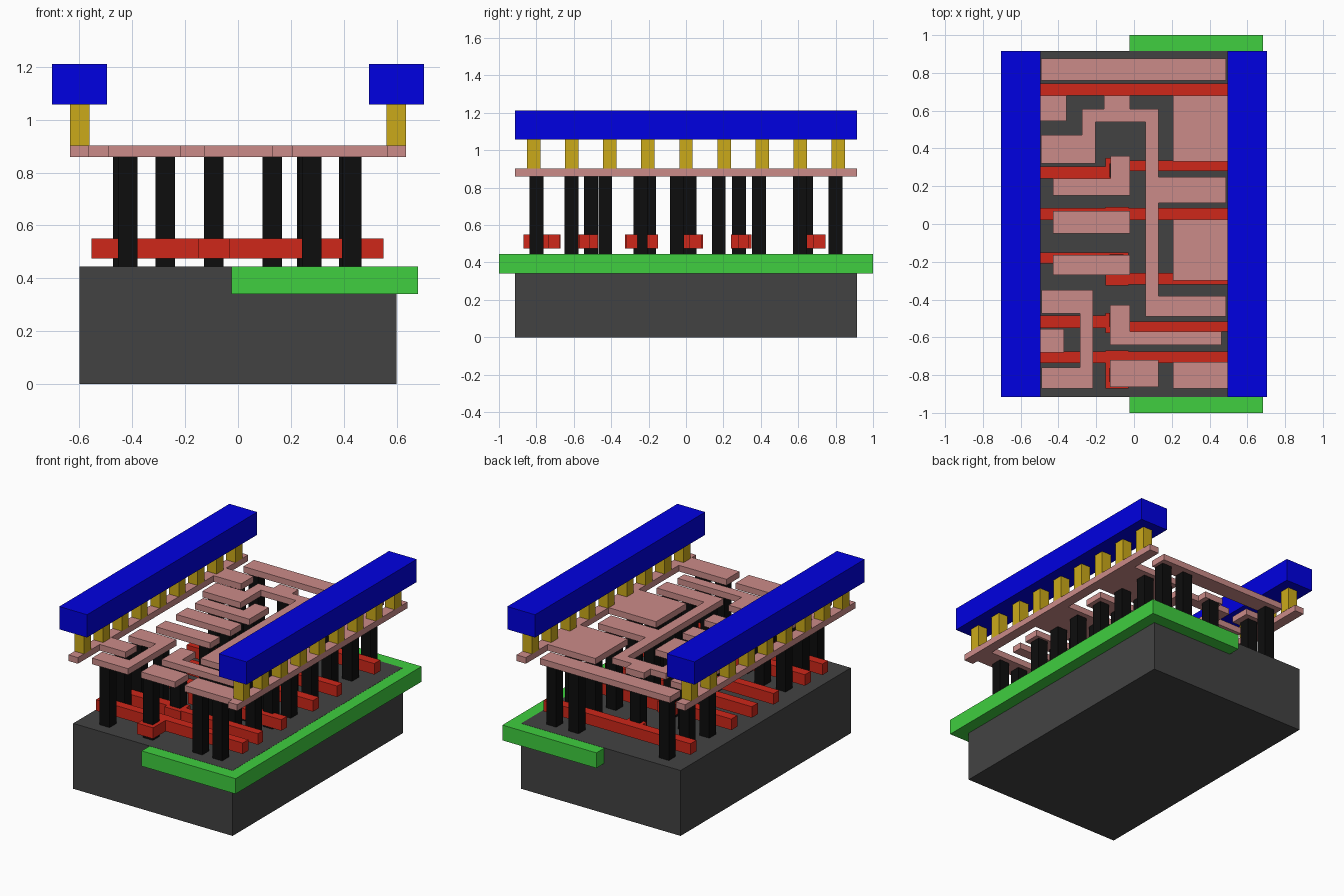
import bpy, bmesh

if "Cube" in bpy.data.objects:
    bpy.data.objects.remove(bpy.data.objects["Cube"])


def material(name, rgb):
    m = bpy.data.materials.new(name)
    m.diffuse_color = (*rgb, 1)
    m.use_nodes = True
    m.node_tree.nodes["Principled BSDF"].inputs["Base Color"].default_value = m.diffuse_color
    return m


DARK = material("substrate_grey", (0.055, 0.055, 0.055))
GREEN = material("well_green", (0.05, 0.62, 0.05))
RED = material("gate_red", (0.62, 0.02, 0.01))
BLACK = material("contact_black", (0.004, 0.004, 0.004))
PINK = material("metal_pink", (0.6, 0.26, 0.25))
GOLD = material("via_gold", (0.6, 0.4, 0.01))
BLUE = material("metal_blue", (0.0, 0.0, 0.75))


def prism(name, outlines, z0, z1, mat):
    """Extrude flat xy outlines from z0 to z1 as one object."""
    bm = bmesh.new()
    for pts in outlines:
        face = bm.faces.new([bm.verts.new((x, y, z0)) for x, y in pts])
        ext = bmesh.ops.extrude_face_region(bm, geom=[face], use_keep_orig=True)
        for v in ext["geom"]:
            if isinstance(v, bmesh.types.BMVert):
                v.co.z = z1
    bmesh.ops.recalc_face_normals(bm, faces=bm.faces)
    mesh = bpy.data.meshes.new(name)
    bm.to_mesh(mesh)
    bm.free()
    mesh.materials.append(mat)
    obj = bpy.data.objects.new(name, mesh)
    bpy.context.collection.objects.link(obj)
    return obj


def rect(x0, x1, y0, y1):
    return [(x0, y0), (x1, y0), (x1, y1), (x0, y1)]


def square(x, y, s):
    return rect(x - s / 2, x + s / 2, y - s / 2, y + s / 2)


# Base block and the overhanging well
prism("substrate", [rect(-.6, .6, -.915, .915)], 0, .445, DARK)
prism("well", [rect(-.025, .682, -1, 1)], .34, .444, GREEN)

# Gate strips: left bar y range, right bar y range, centre pad y range
gates = [((.68, .745), (.68, .745), (.64, .745)),
         ((.24, .305), (.28, .335), (.24, .35)),
         ((.02, .085), (.02, .085), (-.01, .09)),
         ((-.21, -.15), (-.32, -.26), (-.325, -.15)),
         ((-.55, -.485), (-.57, -.515), (-.578, -.47)),
         ((-.735, -.675), (-.735, -.675), (-.87, -.67))]
for i, (l, r, p) in enumerate(gates):
    outline = [(-.555, l[0]), (-.15, l[0]), (-.15, p[0]), (-.03, p[0]), (-.03, r[0]), (.55, r[0]),
               (.55, r[1]), (-.03, r[1]), (-.03, p[1]), (-.15, p[1]), (-.15, l[1]), (-.555, l[1])]
    clean = [q for j, q in enumerate(outline) if q != outline[j - 1]]
    prism(f"gate_strip_{i}", [clean], .475, .55, RED)

# Contact pillars: row y and the x positions in that row
rows = [(.80, (-.42, .26, .428)),
        (.61, (-.437, .265, .42)),
        (.643, (-.092,)),
        (.39, (-.437, -.275, .265, .42)),
        (.283, (-.092,)),
        (.175, (.13, .27, .42)),
        (.018, (-.092,)),
        (-.048, (.265, .42)),
        (-.198, (-.092,)),
        (-.243, (.265, .42)),
        (-.432, (-.437, -.275, .13, .27, .42)),
        (-.508, (-.092,)),
        (-.612, (-.437,)),
        (-.80, (-.418, -.092, .28, .43))]
prism("contact_pillars", [square(x, y, .074) for y, xs in rows for x in xs], .445, .86, BLACK)


# Supply rails: a comb with (tip x, y0, y1) fingers
def comb(side, fingers):
    pts = [(side * .635, .915), (side * .635, -.915), (side * .565, -.915)]
    for tip, y0, y1 in fingers:
        pts += [(side * .565, y0), (tip, y0), (tip, y1), (side * .565, y1)]
    return pts + [(side * .565, .915)]


wires = {
    "left_rail": comb(-1, [(-.37, -.68, -.555), (-.358, .545, .68)]),
    "right_rail": comb(1, [(.207, -.87, -.73), (.207, -.3, .025), (.207, .33, .68)]),
    "output_wire": rect(-.492, .487, .76, .875),
    "long_wire": [(-.492, .32), (-.205, .32), (-.205, .54), (.06, .54), (.06, -.49), (.487, -.49),
                  (.487, -.38), (.13, -.38), (.13, .11), (.487, .11), (.487, .25), (.13, .25),
                  (.13, .61), (-.02, .61), (-.02, .68), (-.16, .68), (-.16, .61), (-.275, .61),
                  (-.275, .47), (-.492, .47)],
    "left_wire": [(-.49, -.87), (-.218, -.87), (-.218, -.35), (-.49, -.35), (-.49, -.475),
                  (-.287, -.475), (-.287, -.76), (-.49, -.76)],
    "input_wire_1": [(-.43, .15), (-.02, .15), (-.02, .36), (-.125, .36), (-.125, .24), (-.43, .24)],
    "input_wire_2": rect(-.43, -.02, -.05, .068),
    "input_wire_3": rect(-.43, -.02, -.27, -.163),
    "input_wire_4": [(-.127, -.64), (.462, -.64), (.462, -.57), (-.02, -.57), (-.02, -.43), (-.127, -.43)],
    "input_wire_5": rect(-.127, .13, -.862, -.72),
}
for name, pts in wires.items():
    prism(name, [pts], .86, .902, PINK)

# Vias and upper power bars on both sides
for side, label in ((-1, "left"), (1, "right")):
    prism(f"{label}_vias", [square(side * .599, .2035 * k, .072) for k in range(-4, 5)], .902, 1.057, GOLD)
    x0, x1 = sorted((side * .496, side * .705))
    prism(f"{label}_power_bar", [rect(x0, x1, -.915, .915)], 1.057, 1.212, BLUE)
